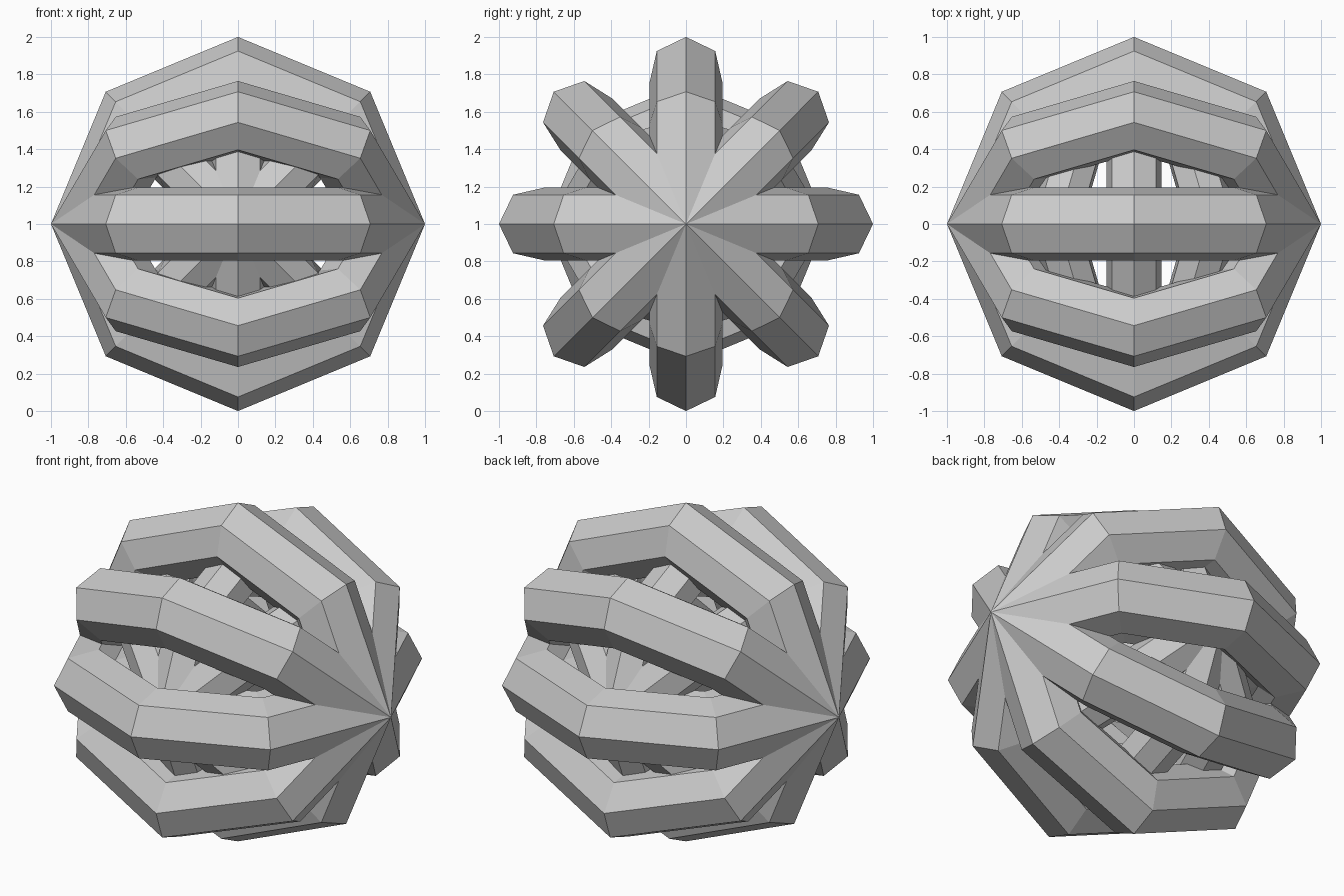
import bpy
from math import pi
from mathutils import Matrix

if "Cube" in bpy.data.objects:
    bpy.data.objects.remove(bpy.data.objects["Cube"])


def ring_cage(name, major, minor, axis, start):
    """Four eight-sided rings crossing at two poles on the given axis."""
    for i in range(4):
        bpy.ops.mesh.primitive_torus_add(
            major_segments=8, minor_segments=7,
            major_radius=major, minor_radius=minor)
        ring = bpy.context.object
        ring.name = f"{name}_ring_{i + 1}"
        ring.data.transform(Matrix.Rotation(start + i * pi / 4, 4, axis))
        ring.location = (0, 0, 1)


# outer cage with poles left and right
ring_cage("outer_cage", 0.8, 0.2, 'X', 0)
# smaller cage nested inside with poles front and back
ring_cage("inner_cage", 0.6, 0.15, 'Y', 0)
